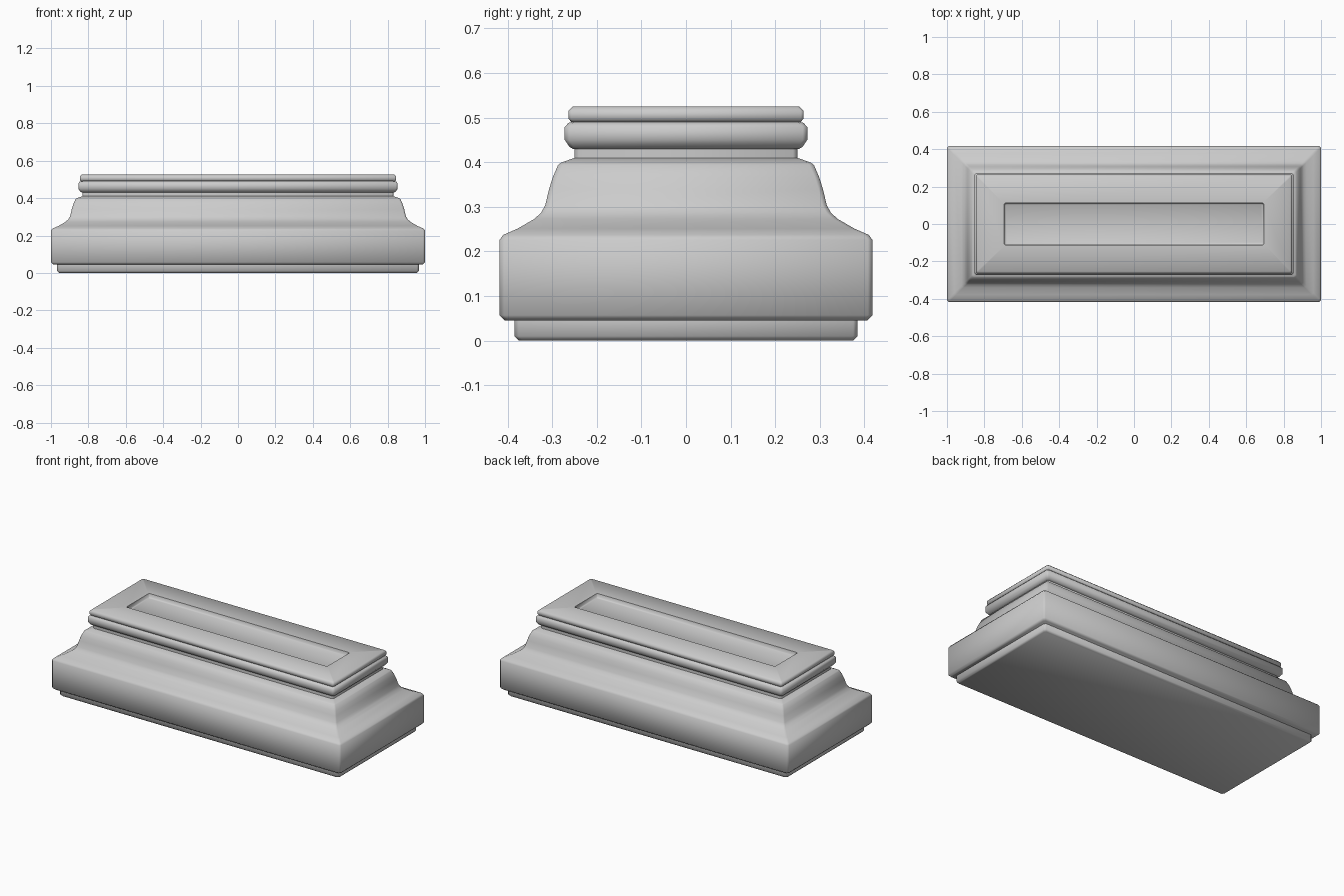
import bpy
import bmesh
import math

cube = bpy.data.objects.get("Cube")
if cube:
    bpy.data.objects.remove(cube, do_unlink=True)

# Pale stone used on every part
stone = bpy.data.materials.new("pale grey stone")
stone.use_nodes = True
STONE_COLOUR = (0.6, 0.6, 0.6, 1)
stone.diffuse_color = STONE_COLOUR
stone.node_tree.nodes["Principled BSDF"].inputs["Base Color"].default_value = STONE_COLOUR

LENGTH_EXTRA = 0.582   # half length minus half depth, shared by all mouldings


def ring(bm, half_depth, z, chamfer):
    """Rectangle with small chamfered corners."""
    hx, hy, c = half_depth + LENGTH_EXTRA, half_depth, chamfer
    corners = []
    for sx, sy in ((1, 1), (-1, 1), (-1, -1), (1, -1)):
        pair = [(sx * hx, sy * (hy - c), z), (sx * (hx - c), sy * hy, z)]
        corners += pair if sx * sy > 0 else pair[::-1]
    return [bm.verts.new(p) for p in corners]


def moulding(name, profile, chamfer=0.01):
    """Closed solid following a (half depth, height) profile around a rectangle."""
    bm = bmesh.new()
    rings = [ring(bm, r, z, chamfer) for r, z in profile]
    for low, high in zip(rings, rings[1:]):
        for i in range(len(low)):
            j = (i + 1) % len(low)
            bm.faces.new((low[i], low[j], high[j], high[i]))
    bm.faces.new(rings[0][::-1])
    bm.faces.new(rings[-1])
    bmesh.ops.recalc_face_normals(bm, faces=bm.faces[:])
    mesh = bpy.data.meshes.new(name)
    bm.to_mesh(mesh)
    bm.free()
    mesh.materials.append(stone)
    obj = bpy.data.objects.new(name, mesh)
    bpy.context.collection.objects.link(obj)
    bpy.ops.object.select_all(action="DESELECT")
    obj.select_set(True)
    bpy.context.view_layer.objects.active = obj
    bpy.ops.object.shade_smooth_by_angle(angle=math.radians(48))
    return obj


# Low foot slab
moulding("foot_slab", [(0.375, 0), (0.385, 0.01), (0.385, 0.046)])

# Tall block with a curved shoulder
moulding("main_block", [
    (0.406, 0.045), (0.418, 0.057), (0.418, 0.226), (0.410, 0.237),
    (0.378, 0.251), (0.340, 0.273), (0.325, 0.287), (0.316, 0.303),
    (0.307, 0.340), (0.299, 0.366), (0.287, 0.394), (0.280, 0.399),
    (0.250, 0.410)])

# Recessed neck
moulding("neck", [(0.250, 0.408), (0.250, 0.432)])

# Rounded band
moulding("rounded_band", [
    (0.254, 0.430), (0.262, 0.435), (0.272, 0.450),
    (0.272, 0.479), (0.264, 0.488), (0.254, 0.491)])

# Cap slab with a shallow sunken panel in its top
moulding("cap_slab", [
    (0.257, 0.490), (0.264, 0.498), (0.264, 0.515), (0.254, 0.525),
    (0.112, 0.525), (0.110, 0.505), (0.104, 0.500)], chamfer=0.006)
